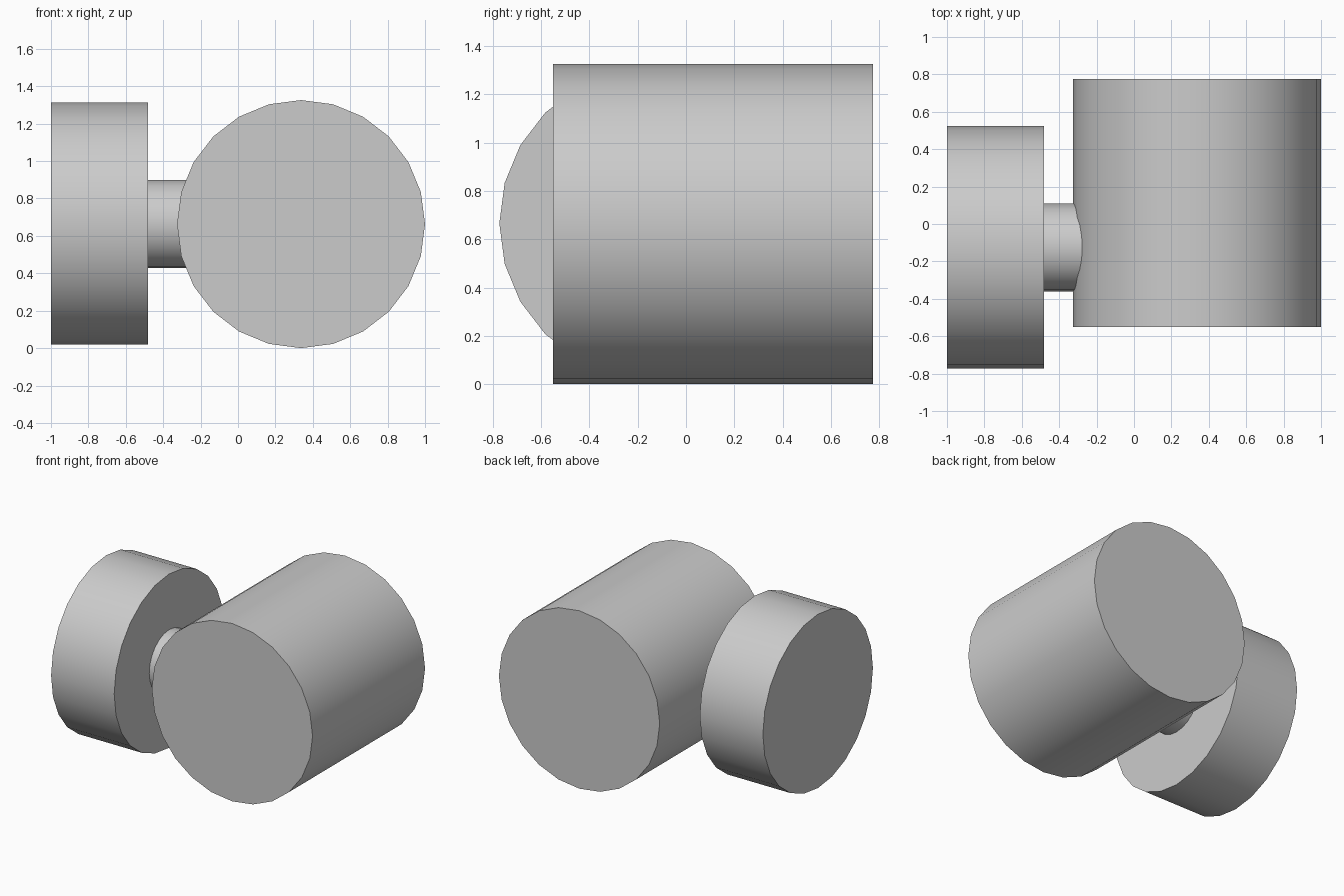
import bpy
from math import pi, radians

cube = bpy.data.objects.get("Cube")
if cube:
    bpy.data.objects.remove(cube, do_unlink=True)

SIDES = 24
GREY = (0.6, 0.6, 0.6, 1.0)

# Single matte grey for every part
grey = bpy.data.materials.new("plain grey")
grey.use_nodes = True
grey.diffuse_color = GREY
grey.node_tree.nodes["Principled BSDF"].inputs["Base Color"].default_value = GREY


def cylinder(name, radius, start, end, axis, centre):
    """Capped cylinder from start to end along axis; centre gives the other two coordinates."""
    middle = (start + end) / 2
    if axis == "X":
        location, rotation = (middle, *centre), (0, pi / 2, 0)
    else:
        location, rotation = (centre[0], middle, centre[1]), (pi / 2, 0, 0)
    bpy.ops.mesh.primitive_cylinder_add(vertices=SIDES, radius=radius, depth=end - start,
                                        location=location, rotation=rotation)
    part = bpy.context.object
    part.name = name
    part.data.materials.append(grey)
    bpy.ops.object.shade_smooth_by_angle(angle=radians(30))
    return part


# Large drum lying front to back
cylinder("drum", 0.663, -0.55, 0.775, "Y", (0.337, 0.663))

# Thick disc on the right, joined to the drum by a short neck
cylinder("end_disc", 0.648, -1.0, -0.48, "X", (-0.125, 0.666))
cylinder("neck", 0.235, -0.48, -0.2, "X", (-0.125, 0.664))
